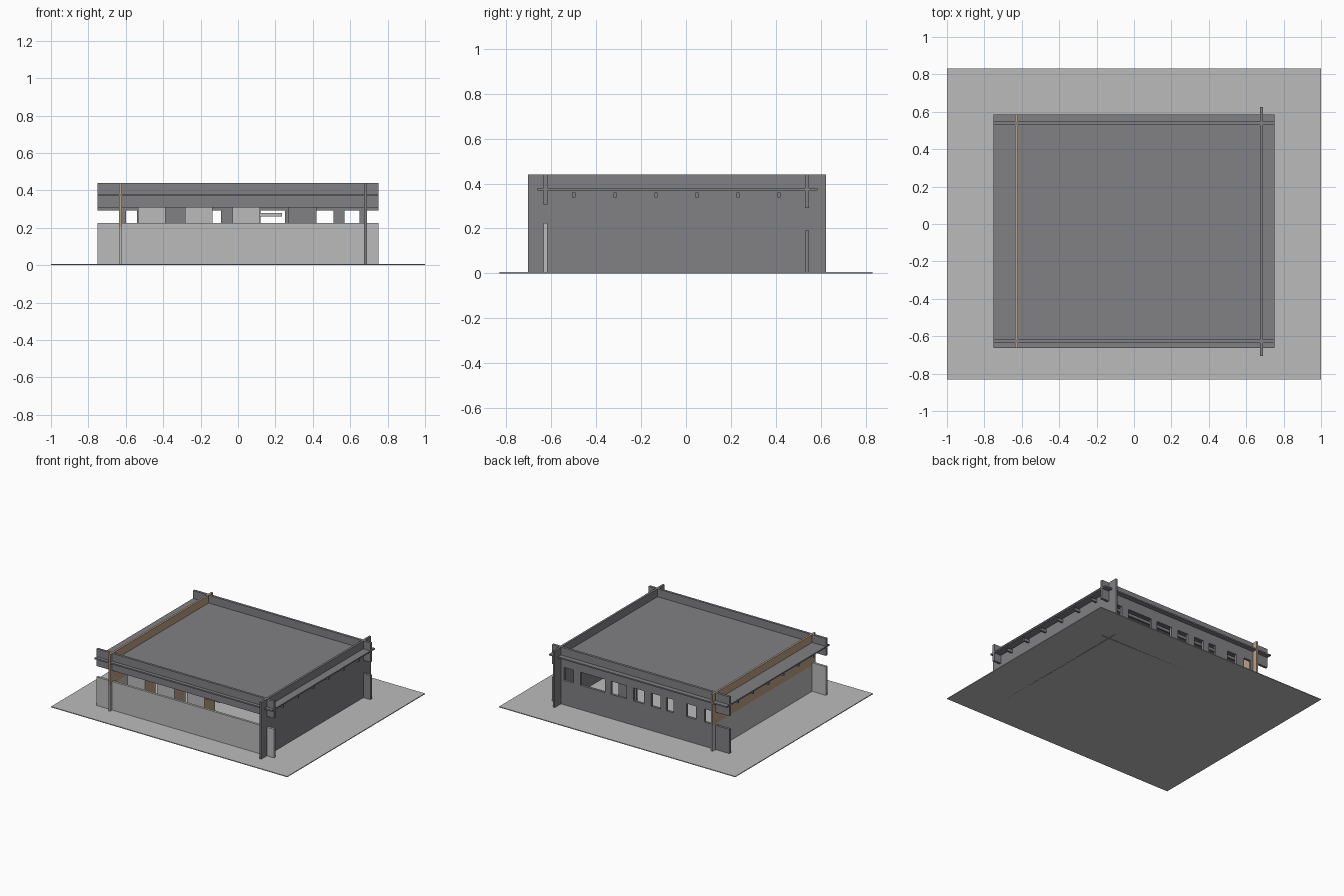
import bpy
import bmesh

cube = bpy.data.objects.get("Cube")
if cube:
    bpy.data.objects.remove(cube, do_unlink=True)


def material(name, rgb):
    m = bpy.data.materials.new(name)
    m.use_nodes = True
    m.diffuse_color = (*rgb, 1)
    m.node_tree.nodes["Principled BSDF"].inputs["Base Color"].default_value = (*rgb, 1)
    return m


DARK = material("dark grey", (0.22, 0.22, 0.235))
LIGHT = material("light grey", (0.50, 0.50, 0.505))
WOOD = material("wood", (0.50, 0.36, 0.23))


def box(name, x, y, z, mat):
    """Box from (min, max) ranges on each axis."""
    bm = bmesh.new()
    bmesh.ops.create_cube(bm, size=1)
    for v in bm.verts:
        for i, (lo, hi) in enumerate((x, y, z)):
            v.co[i] = lo if v.co[i] < 0 else hi
    mesh = bpy.data.meshes.new(name)
    bm.to_mesh(mesh)
    bm.free()
    mesh.materials.append(mat)
    ob = bpy.data.objects.new(name, mesh)
    bpy.context.collection.objects.link(ob)
    return ob


SPAN = (-0.752, 0.75)
FRONT = (-0.636, -0.618)
BACK = (0.53, 0.549)
LEFT = (-0.635, -0.62)
RIGHT = (0.674, 0.69)
SIDE = (-0.662, 0.585)
TOP = 0.44

# Ground and roof slab
box("ground_slab", (-1, 1), (-0.832, 0.832), (0, 0.006), LIGHT)
box("roof_slab", SPAN, SIDE, (0.37, 0.38), DARK)

# Front and back walls with parapet beams
box("front_wall", SPAN, FRONT, (0, 0.225), LIGHT)
box("front_beam", SPAN, FRONT, (0.308, TOP), DARK)
box("back_wall", SPAN, BACK, (0, 0.192), DARK)
box("back_beam", SPAN, BACK, (0.292, TOP), DARK)

# Side walls
box("right_wall", RIGHT, (-0.705, 0.625), (0, TOP), DARK)
box("left_wall", LEFT, SIDE, (0, 0.205), LIGHT)
box("left_wood_wall", LEFT, SIDE, (0.205, TOP), WOOD)

# Piers filling the strip between the back windows
windows = [(-0.60, -0.54), (-0.47, -0.39), (-0.28, -0.22), (-0.17, -0.09),
           (-0.03, 0.06), (0.12, 0.25), (0.30, 0.51), (0.57, 0.65)]
start = LEFT[0]
for i, (lo, hi) in enumerate(windows + [(RIGHT[0], 0)]):
    box(f"back_pier_{i}", (start, lo), BACK, (0.192, 0.292), DARK)
    start = hi

# Roof joists projecting past the side walls
for i in range(6):
    y = -0.5 + i * 0.183
    box(f"joist_{i}", (-0.735, 0.735), (y - 0.007, y + 0.007), (0.338, 0.36), DARK)

# Closets behind the front wall
for i, x in enumerate((-0.535, -0.283, -0.03)):
    xs = (x, x + 0.147)
    box(f"closet_{i}", xs, (-0.565, -0.45), (0.006, 0.335), WOOD)
    box(f"closet_front_{i}", xs, (-0.572, -0.565), (0.006, 0.335), LIGHT)
    box(f"closet_back_{i}", xs, (-0.45, -0.443), (0.006, 0.335), LIGHT)

# Interior partition and shelf
box("partition", (0.27, 0.42), (0.2, 0.215), (0.006, 0.37), DARK)
box("shelf", (0.117, 0.235), (-0.56, -0.46), (0.26, 0.28), LIGHT)
